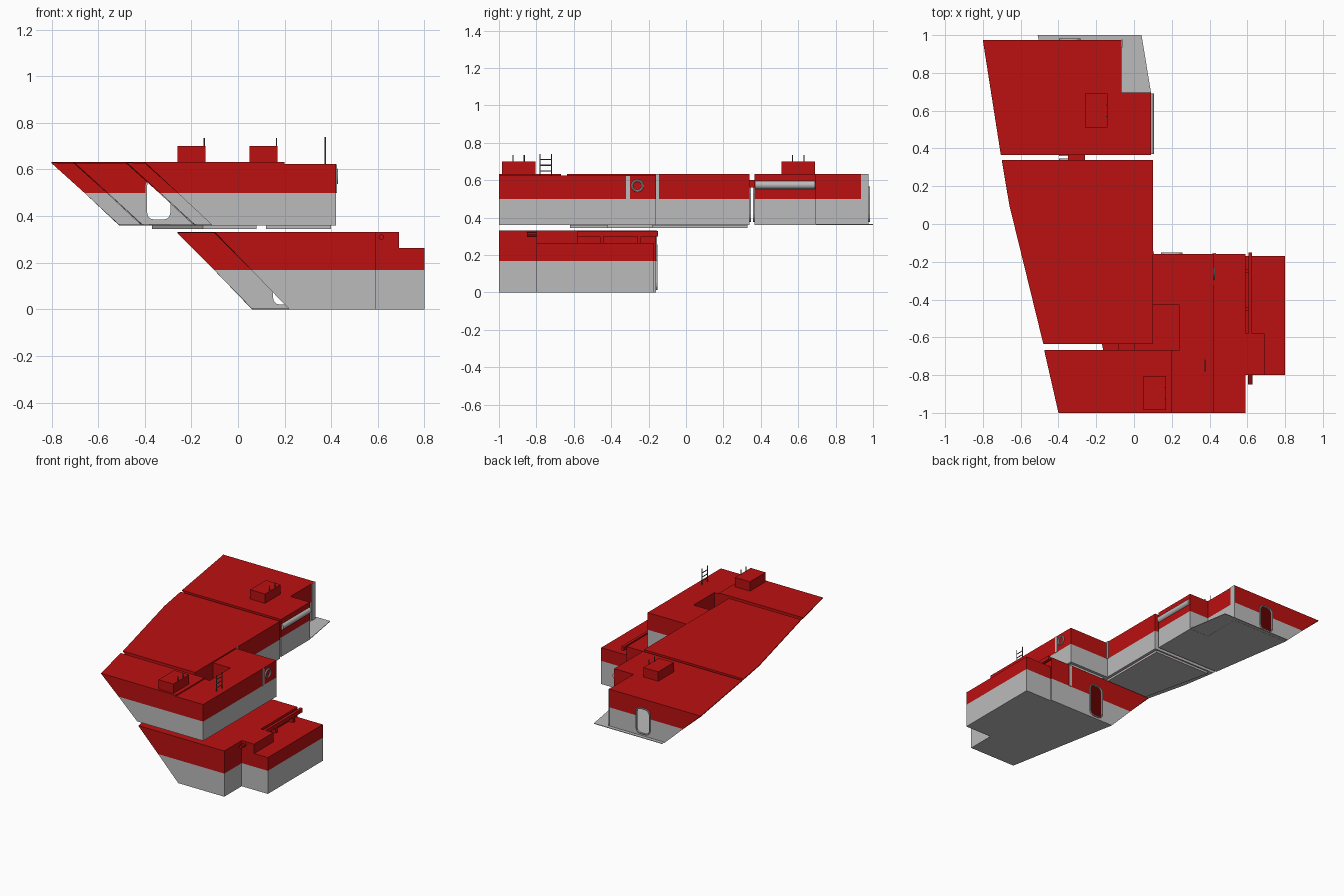
import bpy, bmesh, math
from mathutils import Vector

if "Cube" in bpy.data.objects:
    bpy.data.objects.remove(bpy.data.objects["Cube"], do_unlink=True)


def material(name, rgb):
    m = bpy.data.materials.new(name)
    m.use_nodes = True
    m.diffuse_color = (*rgb, 1)
    m.node_tree.nodes["Principled BSDF"].inputs["Base Color"].default_value = (*rgb, 1)
    return m


RED = material("hull red", (0.5, 0.005, 0.005))
GREY = material("hull grey", (0.5, 0.5, 0.5))
DARK = material("dark metal", (0.12, 0.12, 0.12))


def finish(name, bm, mats):
    me = bpy.data.meshes.new(name)
    bmesh.ops.recalc_face_normals(bm, faces=bm.faces)
    bm.to_mesh(me)
    bm.free()
    for m in mats:
        me.materials.append(m)
    ob = bpy.data.objects.new(name, me)
    bpy.context.collection.objects.link(ob)
    return ob


def box(name, lo, hi, mat):
    lo, hi = Vector(lo), Vector(hi)
    bm = bmesh.new()
    bmesh.ops.create_cube(bm, size=1)
    for v in bm.verts:
        v.co = (lo + hi) / 2 + Vector(a * b for a, b in zip(v.co, hi - lo))
    return finish(name, bm, [mat])


def rod(name, a, b, r, mat, sides=8):
    a, b = Vector(a), Vector(b)
    bm = bmesh.new()
    bmesh.ops.create_cone(bm, cap_ends=True, segments=sides, radius1=r, radius2=r,
                          depth=(b - a).length)
    turn = (b - a).to_track_quat('Z', 'Y')
    for v in bm.verts:
        v.co = turn @ v.co + (a + b) / 2
    return finish(name, bm, [mat])


def section(name, outline, z0, mid, z1, flare=0, hull=(), wall=0.006):
    """Hollow block; the flared side between hull points is left open."""
    bm = bmesh.new()
    rings = []
    for z in (z0, mid, z1):
        k = (z1 - z) / (z1 - z0)
        rings.append([bm.verts.new((x + (flare * k if i in hull else 0), y, z))
                      for i, (x, y) in enumerate(outline)])
    bm.faces.new(rings[0]).material_index = 1
    bm.faces.new(rings[2]).material_index = 0
    n = len(outline)
    for i in range(n):
        j = (i + 1) % n
        if i in hull and j in hull:
            continue
        for low, high, colour in ((rings[0], rings[1], 1), (rings[1], rings[2], 0)):
            bm.faces.new((low[i], low[j], high[j], high[i])).material_index = colour
    ob = finish(name, bm, [RED, GREY])
    mod = ob.modifiers.new("plating", 'SOLIDIFY')
    mod.thickness, mod.offset = wall, -1
    return ob


def doorway(ob, name, x, y, z0, z1, w=0.05):
    """Round-cornered opening with a raised frame."""
    def ring(r):
        pts = []
        for cx, cz, start in ((x + w, z1, 0), (x - w, z1, 90), (x - w, z0, 180), (x + w, z0, 270)):
            sx = -1 if cx > x else 1
            sz = -1 if cz > (z0 + z1) / 2 else 1
            for a in range(0, 91, 30):
                t = math.radians(start + a)
                pts.append((cx + sx * 0.03 + r * math.cos(t), cz + sz * 0.03 + r * math.sin(t)))
        return pts

    bm = bmesh.new()
    f = bm.faces.new([bm.verts.new((px, y - 0.02, pz)) for px, pz in ring(0.03)])
    ext = bmesh.ops.extrude_face_region(bm, geom=[f])
    for v in ext["geom"]:
        if isinstance(v, bmesh.types.BMVert):
            v.co.y += 0.04
    cutter = finish(name + "_cutter", bm, [GREY])
    cutter.hide_render = True
    cutter.hide_viewport = True
    cutter.display_type = 'WIRE'
    mod = ob.modifiers.new("doorway", 'BOOLEAN')
    mod.object, mod.operation, mod.solver = cutter, 'DIFFERENCE', 'EXACT'
    bm = bmesh.new()
    loops = [[bm.verts.new((px, py, pz)) for px, pz in ring(r)]
             for r, py in ((0.03, y - 0.006), (0.03, y + 0.008), (0.037, y + 0.008), (0.037, y - 0.006))]
    n = len(loops[0])
    for a in range(4):
        p, q = loops[a], loops[(a + 1) % 4]
        for i in range(n):
            bm.faces.new((p[i], p[(i + 1) % n], q[(i + 1) % n], q[i]))
    finish(name + "_frame", bm, [GREY])


# Upper deck sections
LOW, MID, TOP = 0.36, 0.5, 0.632
back = section("upper_back_section",
               [(-0.705, 0.365), (0.09, 0.365), (0.09, 0.695), (-0.065, 0.695), (-0.065, 0.975), (-0.8, 0.975)],
               LOW, MID, TOP, 0.29, (0, 5))
middle = section("upper_middle_section",
                 [(-0.48, -0.635), (0.1, -0.635), (0.1, 0.34), (-0.7, 0.34), (-0.66, 0.1)],
                 LOW, MID, TOP, 0.29, (0, 3, 4))
front = section("upper_front_section",
                [(-0.4, -1), (0.2, -1), (0.2, -0.667), (-0.475, -0.667)],
                LOW, MID, TOP, 0.29, (0, 3))
section("upper_side_section",
        [(0.2, -1), (0.42, -1), (0.42, -0.16), (0.1, -0.16), (0.1, -0.43), (0.24, -0.43),
         (0.24, -0.667), (0.2, -0.667)], LOW, MID, 0.624)
doorway(back, "stern_door", -0.34, 0.975, 0.385, 0.56)
doorway(back, "back_inner_door", -0.34, 0.365, 0.385, 0.56)
doorway(middle, "middle_door", -0.34, 0.34, 0.385, 0.56)

# Lower deck sections
lower = section("lower_section", [(-0.1, -1), (0.59, -1), (0.59, -0.16), (-0.26, -0.16)],
                0, 0.168, 0.332, 0.32, (0, 3))
doorway(lower, "lower_door", 0.2, -0.16, 0.02, 0.25)
section("lower_side_section", [(0.59, -0.8), (0.8, -0.8), (0.8, -0.17), (0.59, -0.17)],
        0, 0.168, 0.264)
box("side_locker", (0.59, -0.8, 0.264), (0.69, -0.58, 0.332), RED)
box("side_rail_beam", (0.605, -0.58, 0.3), (0.625, -0.15, 0.328), RED)
for y in (-0.45, -0.25):
    box("rail_bracket", (0.59, y - 0.01, 0.264), (0.625, y + 0.01, 0.31), RED)
rod("beam_end", (0.615, -0.85, 0.31), (0.615, -0.8, 0.31), 0.012, RED)

# Stern platform and underside plates
bm = bmesh.new()
bm.faces.new([bm.verts.new((x, y, LOW + 0.001)) for x, y in
              ((-0.51, 1), (0.04, 1), (0.09, 0.695), (-0.065, 0.695), (-0.065, 0.975), (-0.505, 0.975))])
platform = finish("stern_platform", bm, [GREY])
platform.modifiers.new("plating", 'SOLIDIFY').thickness = 0.004
section("middle_underplate", [(-0.15, -0.62), (0.08, -0.62), (0.08, 0.33), (-0.37, 0.33)],
        0.345, 0.359, 0.36)
box("side_underplate", (0.12, -0.42, 0.345), (0.4, -0.18, 0.36), GREY)

# Roof hatches with aerials
for x, y in ((-0.2, 0.6), (0.11, -0.895)):
    box("roof_hatch", (x - 0.06, y - 0.09, TOP), (x + 0.06, y + 0.09, 0.7), RED)
    for dy in (-0.03, 0.03):
        rod("aerial", (x + 0.055, y + dy, 0.69), (x + 0.055, y + dy, 0.735), 0.003, DARK)

# Deck ladder
for y in (-0.78, -0.72):
    rod("ladder_rail", (0.375, y, 0.62), (0.375, y, 0.74), 0.003, DARK)
for z in (0.65, 0.68, 0.71):
    rod("ladder_rung", (0.375, -0.78, z), (0.375, -0.72, z), 0.003, DARK)

# Side tube, corner strips and ring
tube = rod("side_tube", (0.085, 0.37, 0.575), (0.085, 0.69, 0.575), 0.022, GREY, 24)
box("stern_corner_post", (-0.067, 0.935, LOW), (-0.061, 0.977, TOP), GREY)
box("middle_strip", (0.098, -0.16, 0.5), (0.106, -0.145, TOP), GREY)
box("side_strip", (0.418, -0.32, 0.5), (0.424, -0.3, 0.622), GREY)
box("lower_strip", (0.415, -0.162, 0.168), (0.435, -0.154, 0.33), GREY)
bpy.ops.mesh.primitive_torus_add(location=(0.424, -0.26, 0.57), rotation=(0, math.pi / 2, 0),
                                 major_radius=0.028, minor_radius=0.006,
                                 major_segments=24, minor_segments=8)
ring = bpy.context.object
ring.name = "life_ring"
ring.data.materials.append(GREY)
for ob in (tube, ring):
    bpy.ops.object.select_all(action='DESELECT')
    ob.select_set(True)
    bpy.context.view_layer.objects.active = ob
    bpy.ops.object.shade_smooth_by_angle()

# Passage links across the gaps
for x, y0, y1 in ((-0.305, 0.335, 0.37), (-0.04, -0.672, -0.63)):
    box("passage_link", (x - 0.045, y0, 0.56), (x + 0.045, y1, 0.6), RED)

# Inner stairs
for x0, y, z0 in ((-0.14, -0.3, LOW), (0.26, -0.5, 0.0)):
    for i in range(6):
        box("stair_step", (x0 - i * 0.025, y, z0 + 0.02 + i * 0.025),
            (x0 + 0.025 - i * 0.025, y + 0.09, z0 + 0.026 + i * 0.025), GREY)
